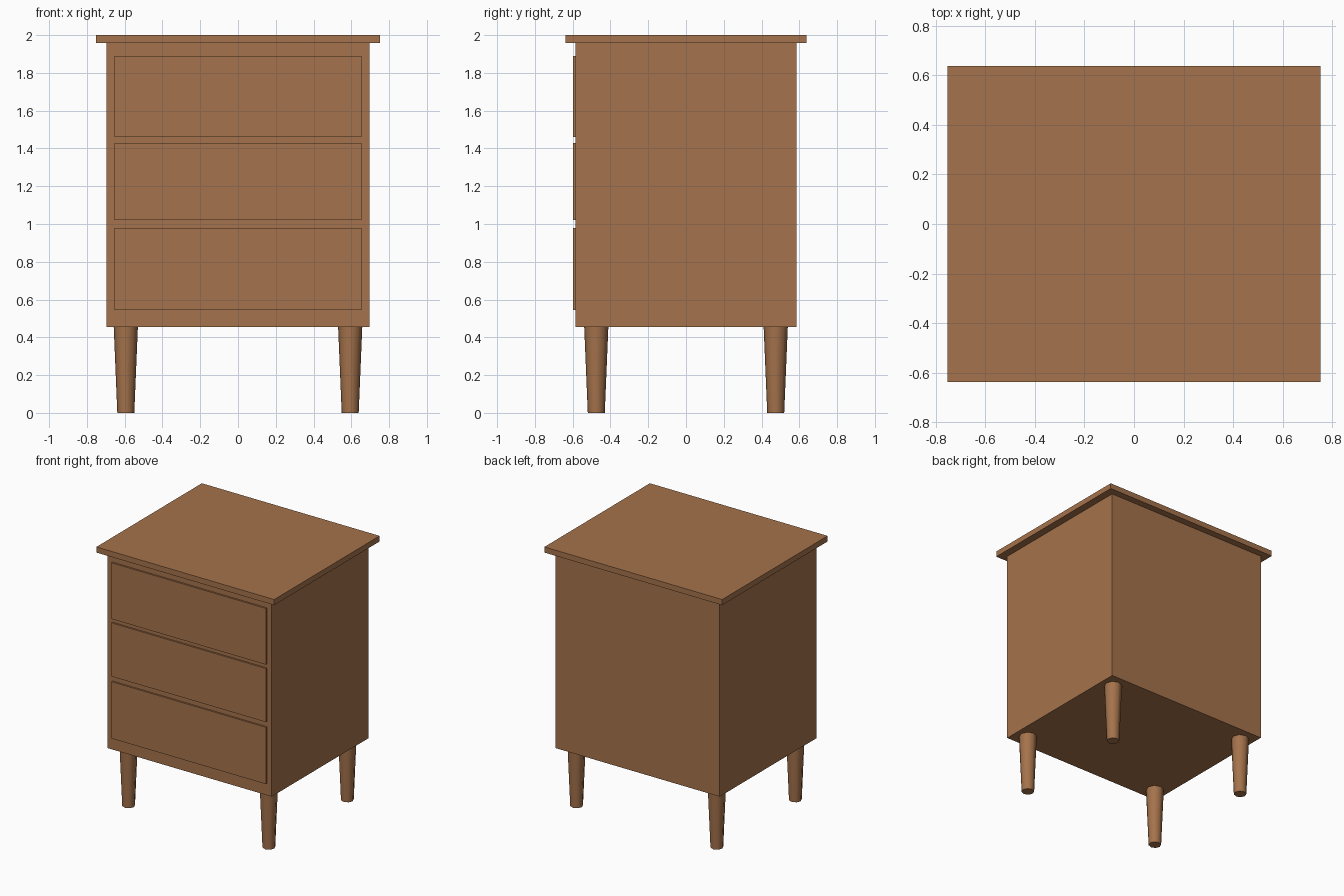
import bpy
import math

if "Cube" in bpy.data.objects:
    bpy.data.objects.remove(bpy.data.objects["Cube"])

# One wood colour for the whole cabinet
wood = bpy.data.materials.new("brown wood")
wood.diffuse_color = (0.376, 0.171, 0.072, 1)
wood.use_nodes = True
wood.node_tree.nodes["Principled BSDF"].inputs["Base Color"].default_value = wood.diffuse_color


def box(name, x, y, z):
    """Box from (min, max) ranges."""
    bpy.ops.mesh.primitive_cube_add(size=1, location=[(a + b) / 2 for a, b in (x, y, z)])
    ob = bpy.context.object
    ob.name = name
    ob.scale = [b - a for a, b in (x, y, z)]
    bpy.ops.object.transform_apply(location=False, rotation=False, scale=True)
    ob.data.materials.append(wood)
    return ob


# Cabinet body and overhanging top
box("cabinet_body", (-0.695, 0.695), (-0.585, 0.585), (0.455, 1.957))
box("table_top", (-0.753, 0.753), (-0.638, 0.638), (1.957, 2.0))

# Slightly proud drawer fronts
for name, z in (("bottom", (0.545, 0.98)), ("middle", (1.02, 1.43)), ("top", (1.46, 1.89))):
    box(name + "_drawer", (-0.655, 0.655), (-0.598, -0.57), z)

# Tapered eight-sided legs, smooth around the sides
for yname, sy in (("front", -1), ("back", 1)):
    for xname, sx in (("left", -1), ("right", 1)):
        bpy.ops.mesh.primitive_cone_add(vertices=8, radius1=0.045, radius2=0.064, depth=0.457,
                                        location=(0.594 * sx, 0.475 * sy, 0.2285))
        leg = bpy.context.object
        leg.name = f"{yname}_{xname}_leg"
        leg.data.materials.append(wood)
        bpy.ops.object.shade_smooth_by_angle(angle=math.radians(50))
